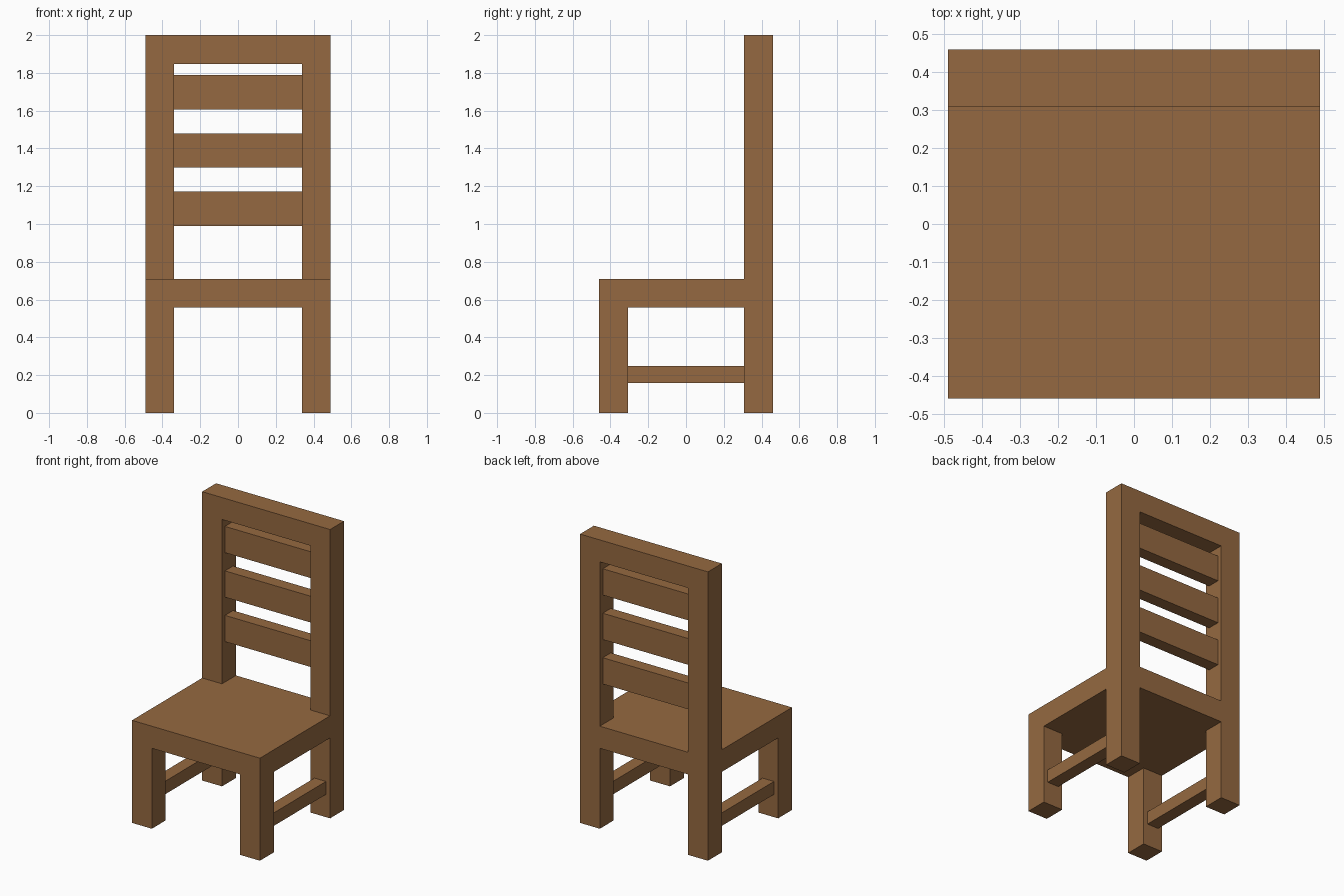
import bpy
import bmesh
from mathutils import Matrix, Vector

cube = bpy.data.objects.get("Cube")
if cube:
    bpy.data.objects.remove(cube, do_unlink=True)

# One brown wood for the whole chair
wood = bpy.data.materials.new("brown_wood")
wood.use_nodes = True
color = (0.30, 0.141, 0.052, 1)
wood.diffuse_color = color
wood.node_tree.nodes["Principled BSDF"].inputs["Base Color"].default_value = color


def box(name, low, high):
    """Flat-faced box between two opposite corners."""
    low, high = Vector(low), Vector(high)
    bm = bmesh.new()
    bmesh.ops.create_cube(bm, size=1, matrix=Matrix.Diagonal((*(high - low), 1)))
    mesh = bpy.data.meshes.new(name)
    bm.to_mesh(mesh)
    bm.free()
    mesh.materials.append(wood)
    obj = bpy.data.objects.new(name, mesh)
    obj.location = (low + high) / 2
    bpy.context.collection.objects.link(obj)
    return obj


W, D, H = 0.49, 0.46, 2.0          # half width, half depth, height
POST = 0.152                       # square timber size
SEAT_LOW, SEAT_TOP = 0.557, 0.71
INSET = 0.032                      # slats and stretchers sit inside the posts
IN_X, IN_Y = W - POST, D - POST

# Seat slab
box("seat", (-W, -D, SEAT_LOW), (W, D, SEAT_TOP))

# Legs, back posts and side stretchers
for side, x0, x1 in (("right", -W, -IN_X), ("left", IN_X, W)):
    box(f"front_leg_{side}", (x0, -D, 0), (x1, -IN_Y, SEAT_LOW))
    box(f"back_leg_{side}", (x0, IN_Y, 0), (x1, D, SEAT_LOW))
    box(f"back_post_{side}", (x0, IN_Y, SEAT_TOP), (x1, D, H))
    box(f"stretcher_{side}", (x0 + INSET, -IN_Y, 0.157), (x1 - INSET, IN_Y, 0.247))

# Top rail
box("top_rail", (-IN_X, IN_Y, H - POST), (IN_X, D, H))

# Three back slats
for i in range(3):
    z = 0.99 + i * 0.308
    box(f"back_slat_{i + 1}", (-IN_X, IN_Y + INSET, z), (IN_X, D - INSET, z + 0.182))
